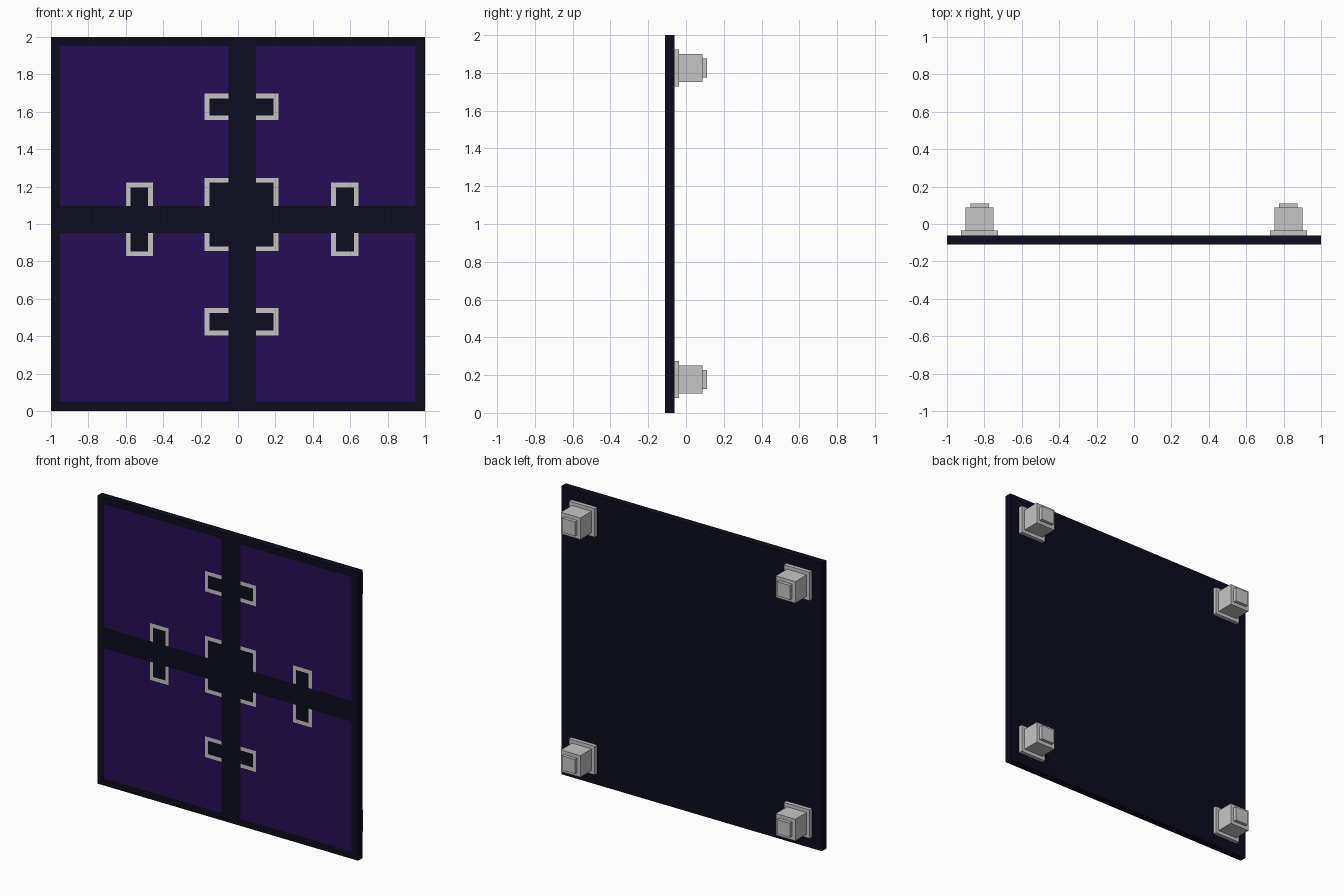
import bpy, bmesh
from mathutils import Vector

if "Cube" in bpy.data.objects:
    bpy.data.objects.remove(bpy.data.objects["Cube"])


def material(name, rgb):
    m = bpy.data.materials.new(name)
    m.diffuse_color = (*rgb, 1)
    m.use_nodes = True
    m.node_tree.nodes["Principled BSDF"].inputs["Base Color"].default_value = m.diffuse_color
    return m


DARK = material("dark navy", (0.0037, 0.0037, 0.013))
PURPLE = material("deep purple", (0.019, 0.0042, 0.093))
GREY = material("light grey", (0.56, 0.56, 0.56))


def box(bm, lo, hi):
    lo, hi = Vector(lo), Vector(hi)
    vs = bmesh.ops.create_cube(bm, size=1)["verts"]
    for v in vs:
        v.co = Vector((lo[i] + (v.co[i] + 0.5) * (hi[i] - lo[i]) for i in range(3)))


def finish(bm, name, mats):
    me = bpy.data.meshes.new(name)
    bm.to_mesh(me)
    bm.free()
    for m in mats:
        me.materials.append(m)
    ob = bpy.data.objects.new(name, me)
    bpy.context.collection.objects.link(ob)
    return ob


# Pattern rectangles on the front, as (x0, x1, z0, z1)
BAR_X, BAR_Z = (-0.05, 0.095), (0.953, 1.097)
FIELD = (-0.953, 0.95, 0.05, 1.953)
RINGS = [(-0.178, 0.217, 1.555, 1.697),   # upper bracket
         (-0.178, 0.217, 0.405, 0.55),    # lower bracket
         (-0.178, 0.217, 0.855, 1.247),   # centre bracket
         (-0.6, -0.455, 0.828, 1.222),    # left bracket
         (0.498, 0.645, 0.828, 1.222)]    # right bracket
T = 0.026


def shrink(r):
    return (r[0] + T, r[1] - T, r[2] + T, r[3] - T)


def inside(r, x, z):
    return r[0] < x < r[1] and r[2] < z < r[3]


def colour(x, z):
    if (not inside(FIELD, x, z) or BAR_X[0] < x < BAR_X[1]
            or BAR_Z[0] < z < BAR_Z[1]):
        return 0
    for r in RINGS:
        if inside(shrink(r), x, z):
            return 0
        if inside(r, x, z):
            return 2
    return 1


# Panel: one slab cut along the pattern lines, front faces coloured by position
bm = bmesh.new()
box(bm, (-1, -0.11, 0), (1, -0.062, 2))
rects = [FIELD] + RINGS + [shrink(r) for r in RINGS]
xs = sorted({round(c, 4) for r in rects for c in r[:2]} | set(BAR_X))
zs = sorted({round(c, 4) for r in rects for c in r[2:]} | set(BAR_Z))
for axis, cuts in ((Vector((1, 0, 0)), xs), (Vector((0, 0, 1)), zs)):
    for c in cuts:
        bmesh.ops.bisect_plane(bm, geom=bm.verts[:] + bm.edges[:] + bm.faces[:],
                               plane_co=axis * c, plane_no=axis, dist=1e-5)
bm.normal_update()
for f in bm.faces:
    if f.normal.y < -0.9:
        p = f.calc_center_median()
        f.material_index = colour(p.x, p.z)
finish(bm, "patterned_panel", [DARK, PURPLE, GREY])

# Stepped mounts at the back corners: base plate, block and end cap
for side, x in (("left", -0.825), ("right", 0.825)):
    for level, z in (("lower", 0.177), ("upper", 1.826)):
        bm = bmesh.new()
        for h, y0, y1 in ((0.099, -0.062, -0.036), (0.075, -0.036, 0.087),
                          (0.05, 0.087, 0.11)):
            box(bm, (x - h, y0, z - h), (x + h, y1, z + h))
        finish(bm, f"{level}_{side}_mount", [GREY])
